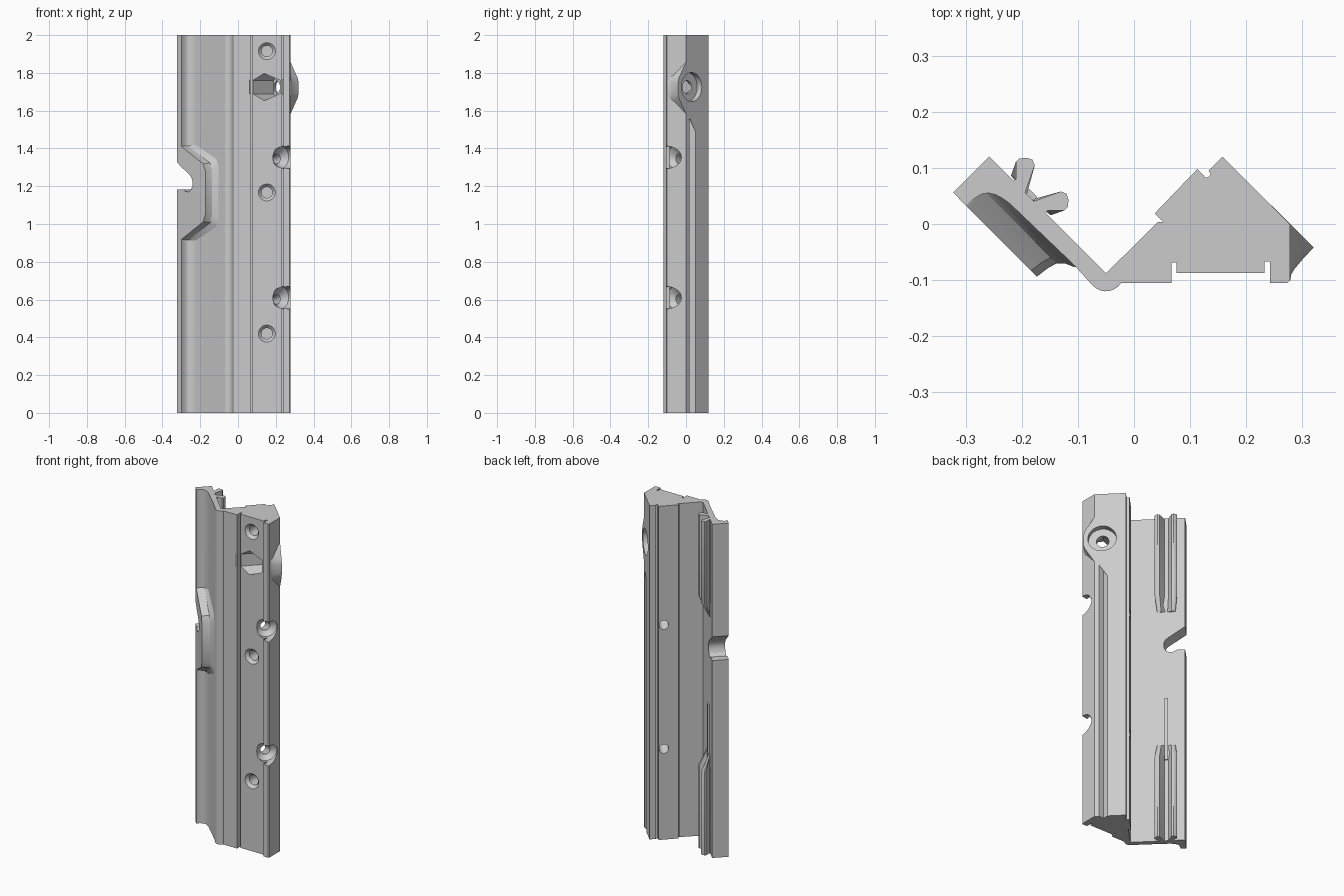
import bpy, bmesh, math
from mathutils import Vector

cube = bpy.data.objects.get("Cube")
if cube:
    bpy.data.objects.remove(cube, do_unlink=True)

R2 = math.sqrt(2)
GREY = (0.6, 0.6, 0.6, 1)
mat = bpy.data.materials.new("plain_grey")
mat.use_nodes = True
mat.diffuse_color = GREY
mat.node_tree.nodes["Principled BSDF"].inputs["Base Color"].default_value = GREY


def diag(u, d, z):
    """Diagonal frame: u runs along the wing, d runs through its thickness."""
    return Vector(((u + d) / R2, (d - u) / R2, z))


def loft(name, rings):
    """Closed solid through rings of equal point count."""
    bm = bmesh.new()
    rows = [[bm.verts.new(p) for p in ring] for ring in rings]
    n = len(rows[0])
    for a, b in zip(rows, rows[1:]):
        for i in range(n):
            j = (i + 1) % n
            bm.faces.new((a[i], a[j], b[j], b[i]))
    bm.faces.new(rows[0])
    bm.faces.new(rows[-1])
    bmesh.ops.recalc_face_normals(bm, faces=bm.faces)
    mesh = bpy.data.meshes.new(name)
    bm.to_mesh(mesh)
    bm.free()
    mesh.materials.append(mat)
    obj = bpy.data.objects.new(name, mesh)
    bpy.context.collection.objects.link(obj)
    return obj


def lathe(name, stations, place, n=28):
    """Round solid; stations are (position, radius), place(h, a, b) gives the point."""
    angles = [2 * math.pi * i / n for i in range(n)]
    return loft(name, [[place(h, r * math.cos(t), r * math.sin(t)) for t in angles]
                       for h, r in stations])


def activate(obj):
    bpy.ops.object.select_all(action='DESELECT')
    obj.select_set(True)
    bpy.context.view_layer.objects.active = obj


def cut(targets, cutter):
    cutter.hide_render = True
    for obj in targets:
        mod = obj.modifiers.new("cut", 'BOOLEAN')
        mod.operation, mod.solver, mod.object = 'DIFFERENCE', 'EXACT', cutter
        activate(obj)
        bpy.ops.object.modifier_apply(modifier=mod.name)
    bpy.data.objects.remove(cutter, do_unlink=True)


# Main extruded section: block on one side, thin angled wing on the other
hinge = [(-0.05 + 0.032 * math.cos(math.radians(t)), -0.088 + 0.032 * math.sin(math.radians(t)))
         for t in range(-34, -140, -15)]
block_side = [
    (-0.05, -0.088), (0.042, 0.003), (0.052, 0.004), (0.037, 0.019),
    (0.113, 0.098), (0.119, 0.092), (0.127, 0.083), (0.131, 0.083), (0.137, 0.088),
    (0.133, 0.095), (0.158, 0.12), (0.278, 0), (0.278, -0.1), (0.273, -0.105),
    (0.242, -0.105), (0.242, -0.067), (0.233, -0.067), (0.233, -0.087),
    (0.076, -0.087), (0.076, -0.069), (0.067, -0.069), (0.067, -0.105), (-0.022, -0.105)]
wing_side = [
    (-0.106, -0.074), (-0.222, 0.037), (-0.235, 0.046), (-0.246, 0.052), (-0.258, 0.055),
    (-0.268, 0.0545), (-0.276, 0.051), (-0.288, 0.043), (-0.299, 0.032),
    (-0.322, 0.056), (-0.258, 0.12)]
profile = block_side + hinge + wing_side
rail = loft("main_rail", [[Vector((x, y, z)) for x, y in profile] for z in (0, 2)])

# Raised pad on the outer face of the wing, with concave flanks
pad_rings = []
for d, grow in ((-0.12, 0.045), (-0.13, 0.034), (-0.137, 0.018),
                (-0.147, 0.008), (-0.165, 0.003), (-0.189, 0)):
    u, near, far = -0.056 + grow, 0.135 + grow * 0.7, 0.245 + grow
    pad_rings.append([diag(a, d, 1.165 + b) for a, b in (
        (-0.25, -far), (-0.233, -far), (u - 0.015, -near - 0.018), (u, -near + 0.02),
        (u, near - 0.02), (u - 0.015, near + 0.018), (-0.233, far), (-0.25, far))])
pad = loft("wing_pad", pad_rings)

# Rounded bulge around the cross bolt
bulge_half = [(0.15, 0.17), (0.185, 0.152), (0.2, 0.132), (0.22, 0.1), (0.237, 0.073),
              (0.25, 0.053), (0.256, 0.03)]
outline = bulge_half + [(u, -z) for u, z in reversed(bulge_half)]
bulge = loft("bolt_bulge", [
    [diag(u + du, d, 1.72 + z * k) for u, z in outline]
    for d, du, k in ((0.1966, 0, 1), (0.167, 0.001, 1), (0.145, 0.003, 1.03),
                     (0.134, 0.006, 1.08), (0.126, 0.012, 1.14))])

# Two-pronged clips on the inner face of the wing, tapered at their inner ends
FACE = -0.0965
half = [(0.04, -0.108), (0.04, -0.092), (0.061, -0.071), (0.061, -0.062), (0.053, -0.052),
        (0.043, -0.047), (0.033, -0.051), (0.008, -0.104)]
section = half + [(-v, d) for v, d in reversed(half)]


def clip_ring(z, keep):
    return [diag(-0.166 + v * (0.8 + 0.2 * keep), FACE + (d - FACE) * keep, z)
            for v, d in section]


clips = [loft("upper_clip", [clip_ring(1.42, 0.1), clip_ring(1.51, 1), clip_ring(2, 1)]),
         loft("lower_clip", [clip_ring(0, 1), clip_ring(0.5, 1), clip_ring(0.59, 0.1)])]

# Thin rib leading to the lower clip
rib = loft("thin_rib", [[diag(-0.166 + v, d, z) for v, d in (
    (-0.01, -0.105), (0.01, -0.105), (0.01, -0.088), (-0.01, -0.088))] for z in (0.5, 0.88)])

# Slanted notch through the free edge of the wing
notch = [(-0.32, 1.365), (-0.267, 1.325), (-0.172, 1.258), (-0.158, 1.243), (-0.152, 1.225),
         (-0.153, 1.2), (-0.164, 1.18), (-0.183, 1.17), (-0.205, 1.172), (-0.22, 1.183),
         (-0.32, 1.183)]
cut([rail, pad], loft("notch_cutter", [[diag(u, d, z) for u, z in notch] for d in (-0.3, 0.0)]))

# Angled groove down the outer face of the block
groove = [(0.228, 0.05), (0.228, 0.018), (0.26, 0.018), (0.285, 0.043), (0.252, 0.074)]
cut([rail], loft("groove_cutter", [
    [Vector((x, y, -0.1)) for x, y in groove],
    [Vector((x, y, 1.56 - 2.2 * max(0, y - 0.018))) for x, y in groove]]))

# Cross bolt: counterbore, clearance hole and hexagonal nut pocket
cut([rail, bulge], lathe("bolt_cutter", [(0.1, 0.034), (0.162, 0.034), (0.162, 0.077), (0.25, 0.077)],
                         lambda h, a, b: diag(0.155 + a, h, 1.725 + b)))
nut = [(0.118, -0.036), (0.159, -0.072), (0.218, -0.036),
       (0.218, 0.036), (0.159, 0.072), (0.118, 0.036)]
cut([rail], loft("nut_cutter", [[diag(u, d, 1.725 + z) for u, z in nut] for d in (-0.08, 0.148)]))

# Countersunk holes in the front face
for z0 in (0.42, 1.167, 1.915):
    cut([rail], lathe("front_hole_cutter", [(-0.12, 0.045), (-0.087, 0.045), (-0.07, 0.029), (0.03, 0.029)],
                      lambda h, a, b: Vector((0.153 + a, h, z0 + b))))

# Screw holes from the front corner through to the inner face of the block
for z0 in (0.61, 1.353):
    cut([rail], lathe("screw_cutter", [(0.34, 0.061), (0.2, 0.059), (0.17, 0.027), (-0.03, 0.027)],
                      lambda h, a, b: diag(h, 0.12 + a, z0 + b - 0.37 * max(0, 0.19 - h))))

# Smooth rounded areas, keep machined edges crisp
for obj in [rail, pad, bulge, rib] + clips:
    activate(obj)
    bpy.ops.object.shade_smooth_by_angle(angle=math.radians(28))
